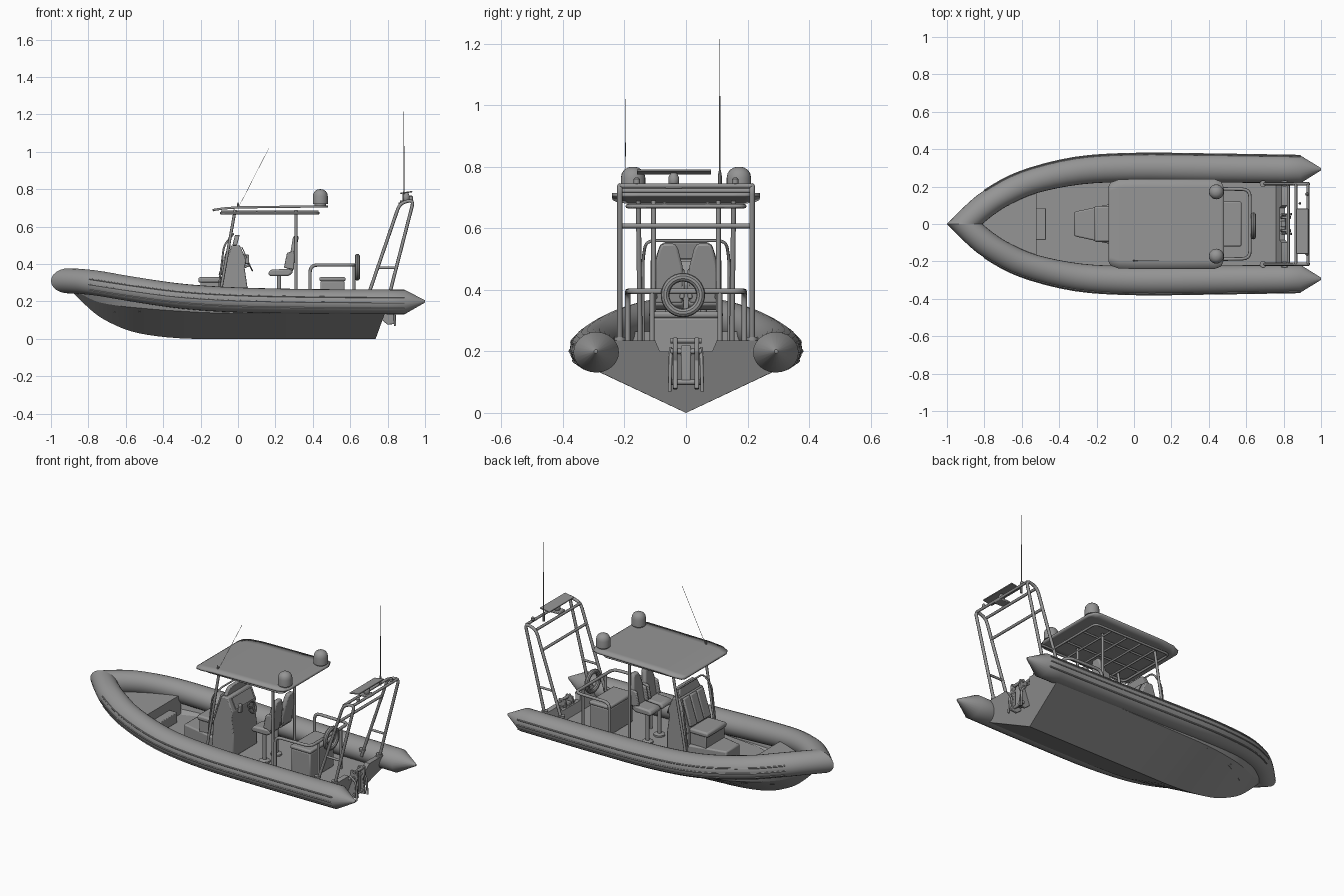
import bpy, bmesh
from math import sin, cos, pi, radians
from mathutils import Vector

if "Cube" in bpy.data.objects:
    bpy.data.objects.remove(bpy.data.objects["Cube"])

grey = bpy.data.materials.new("dark_grey")
grey.diffuse_color = (.3, .3, .3, 1)
grey.use_nodes = True
grey.node_tree.nodes["Principled BSDF"].inputs["Base Color"].default_value = grey.diffuse_color


def finish(ob, bevel=0, angle=35):
    ob.data.materials.clear()
    ob.data.materials.append(grey)
    bpy.ops.object.select_all(action='DESELECT')
    ob.select_set(True)
    bpy.context.view_layer.objects.active = ob
    bpy.ops.object.shade_smooth_by_angle(angle=radians(angle))
    if bevel:
        m = ob.modifiers.new("bevel", 'BEVEL')
        m.width, m.segments, m.limit_method = bevel, 2, 'ANGLE'
    return ob


def mesh(name, verts, faces, bevel=0, angle=35):
    me = bpy.data.meshes.new(name)
    me.from_pydata(verts, [], faces)
    bm = bmesh.new()
    bm.from_mesh(me)
    bmesh.ops.recalc_face_normals(bm, faces=bm.faces)
    bm.to_mesh(me)
    bm.free()
    ob = bpy.data.objects.new(name, me)
    bpy.context.collection.objects.link(ob)
    return finish(ob, bevel, angle)


def loft(name, rings, closed=True, cap=True, angle=35):
    n = len(rings[0])
    verts = [p for r in rings for p in r]
    faces = [(i*n+j, i*n+(j+1) % n, (i+1)*n+(j+1) % n, (i+1)*n+j)
             for i in range(len(rings)-1) for j in range(n if closed else n-1)]
    if cap and closed:
        faces += [tuple(range(n)), tuple(range(len(verts)-n, len(verts)))]
    return mesh(name, verts, faces, 0, angle)


def prism(name, pts, a, b, put, bevel=0):
    # outline extruded from a to b; put(u, v, w) places each point
    n = len(pts)
    verts = [put(u, v, w) for w in (a, b) for u, v in pts]
    faces = [tuple(range(n)), tuple(range(n, 2*n))]
    faces += [(i, (i+1) % n, n+(i+1) % n, n+i) for i in range(n)]
    return mesh(name, verts, faces, bevel)


def side(u, v, w): return (u, w, v)
def flat(u, v, w): return (u, v, w)


def box(name, x0, x1, y0, y1, z0, z1, bevel=0.004):
    return prism(name, [(x0, y0), (x1, y0), (x1, y1), (x0, y1)], z0, z1, flat, bevel)


def pipe(name, pts, r=0.008, fillet=0.03, sides=2):
    pts = [Vector(p) for p in pts]
    out = [pts[0]]
    for a, p, b in zip(pts, pts[1:], pts[2:]):
        if not fillet:
            out.append(p)
            continue
        q = p+(a-p).normalized()*min(fillet, (a-p).length*.45)
        s = p+(b-p).normalized()*min(fillet, (b-p).length*.45)
        out += [q*(1-t)**2+p*2*t*(1-t)+s*t*t for t in (0, .25, .5, .75, 1)]
    out.append(pts[-1])
    cu = bpy.data.curves.new(name, 'CURVE')
    cu.dimensions, cu.bevel_depth, cu.bevel_resolution, cu.use_fill_caps = '3D', r, sides, True
    sp = cu.splines.new('POLY')
    sp.points.add(len(out)-1)
    for p, v in zip(sp.points, out):
        p.co = (*v, 1)
    ob = bpy.data.objects.new(name, cu)
    bpy.context.collection.objects.link(ob)
    bpy.ops.object.select_all(action='DESELECT')
    ob.select_set(True)
    bpy.context.view_layer.objects.active = ob
    bpy.ops.object.convert(target='MESH')
    return finish(bpy.context.object, 0, 50)


def lathe(name, prof, loc, n=20):
    return loft(name, [[(loc[0]+r*cos(2*pi*i/n), loc[1]+r*sin(2*pi*i/n), loc[2]+z)
                        for i in range(n)] for r, z in prof])


def torus(name, loc, R, r, tilt):
    bpy.ops.mesh.primitive_torus_add(location=loc, major_radius=R, minor_radius=r, major_segments=32,
                                     minor_segments=10, rotation=(0, radians(tilt), 0))
    bpy.context.object.name = name
    return finish(bpy.context.object)


def spline(st, k=4):
    st = [Vector(s) for s in st]
    out = []
    for i in range(len(st)-1):
        a, b, c, d = st[max(i-1, 0)], st[i], st[i+1], st[min(i+2, len(st)-1)]
        for j in range(k):
            t = j/k
            out.append((b*2+(c-a)*t+(a*2-b*5+c*4-d)*t*t+(b*3-a-c*3+d)*t**3)*.5)
    return out+[st[-1]]


# Inflatable collar: outer xy, inner xy, centre z, half height
collar = spline([(-1, 0, -.81, 0, .31, .067), (-.9, .1, -.755, .045, .306, .067), (-.8, .18, -.67, .10, .295, .067),
                 (-.61, .28, -.52, .165, .266, .067), (-.32, .355, -.28, .212, .228, .067),
                 (0, .377, 0, .225, .208, .067), (.4, .374, .4, .222, .2, .066), (.89, .366, .89, .218, .197, .066)])
tip = Vector((1, .299, 1, .287, .2, .006))


def section(s, ang, k=1.0):
    c, h = (s[0]+s[2])/2, (s[0]-s[2])/2
    d, e = (s[1]+s[3])/2, (s[1]-s[3])/2
    return (c+h*k*cos(ang), d+e*k*cos(ang), s[4]+s[5]*k*sin(ang))


for sg, nm in ((1, "left"), (-1, "right")):
    m = lambda p: (p[0], p[1]*sg, p[2])
    loft("tube_"+nm, [[m(section(s, 2*pi*i/24)) for i in range(24)] for s in collar+[tip]])
    for k, a in enumerate((22, -4, -32)):
        pipe(f"rub_strake_{nm}_{k}", [m(section(s, radians(a), 1.0)) for s in collar[8:]], .004, 0, 1)

# V hull: x, keel z, chine y/z, sheer y/z
hull = spline([(-.9, .265, .015, .275, .03, .31), (-.77, .14, .09, .205, .135, .29), (-.66, .075, .155, .18, .19, .275),
               (-.53, .03, .21, .165, .235, .255), (-.31, .003, .262, .148, .28, .228),
               (0, 0, .285, .136, .3, .21), (.735, 0, .29, .137, .297, .2)])
rings = []
for s in hull:
    k = .36 if s is hull[-1] else 0
    half = [(s[4], s[5]), (s[2], s[3])]
    rings.append([(s[0]+k*z, y, z) for y, z in half+[(0, s[1])]+[(-y, z) for y, z in half[::-1]]])
loft("hull", rings, closed=False, angle=20)
half = [(.29, .137), (.297, .2), (.235, .235), (.1, .235), (.085, .2)]
prism("transom", [(0, 0)]+half+[(-y, z) for y, z in half[::-1]], -.03, .001,
      lambda y, z, w: (.735+.36*z+w, y, z))


def symmetric(pts): return pts+[(x, -y) for x, y in pts[::-1]]


# Decks and bow step
FL = .147
prism("deck", symmetric([(-.72, .03), (-.66, .1), (-.53, .175), (-.31, .25), (0, .28), (.77, .285)]), FL-.006, FL, flat)
prism("bow_deck", symmetric([(-.84, .02), (-.77, .1), (-.66, .17), (-.52, .215)]), .253, .265, flat)
box("bow_bulkhead", -.53, -.52, -.19, .19, FL, .264, 0)
box("bow_step", -.525, -.47, -.085, .085, FL, .21)

# Console with forward seat
prism("console_step", symmetric([(-.32, .065), (-.09, .115)]), FL, .235, flat, .008)
box("forward_seat_base", -.2, -.09, -.09, .09, .23, .305)
box("forward_seat_cushion", -.212, -.085, -.095, .095, .3, .33, .01)
prism("console", [(-.1, FL), (-.09, .33), (-.035, .5), (.01, .5), (.045, .42), (.035, .38), (.05, .28), (.05, FL)],
      -.115, .115, side, .006)
prism("windscreen", [(-.1, .5), (-.085, .545), (-.07, .555), (.07, .555), (.085, .545), (.1, .5)], 0, .025,
      lambda y, z, w: (-.03+(z-.5)*.25+w, y, z), .004)
for i in (-1, 0, 1):
    prism(f"backrest_pad_{i+1}", [(-.105, .34), (-.053, .5), (-.038, .5), (-.085, .34)],
          i*.066-.031, i*.066+.031, side, .006)
prism("instrument_panel", [(.018, .49), (.046, .43), (.05, .433), (.022, .493)], -.09, .09, side)
torus("steering_wheel", (.062, .05, .395), .033, .004, 65)
pipe("steering_column", [(.035, .05, .385), (.062, .05, .395)], .007)
for a in (0, 120, 240):
    u = Vector((cos(radians(65))*cos(radians(a)), sin(radians(a)), -sin(radians(65))*cos(radians(a))))*.033
    pipe("wheel_spoke", [(.062, .05, .395), Vector((.062, .05, .395))+u], .003)
box("throttle", .03, .06, -.06, -.04, .4, .45)
pipe("console_rail", [(-.105, -.14, FL), (-.1, -.14, .3), (-.075, -.14, .5), (-.025, -.13, .56),
                      (-.025, .13, .56), (-.075, .14, .5), (-.1, .14, .3), (-.105, .14, FL)], .005)

# Helm seats on pedestals
for y, nm in ((-.057, "right"), (.057, "left")):
    lathe("seat_pedestal_"+nm, [(.032, 0), (.032, .01), (.011, .016), (.011, .19), (.03, .2)], (.22, y, FL))
    prism("seat_pan_"+nm, [(.16, .35), (.17, .335), (.27, .335), (.295, .355), (.28, .375), (.175, .37)],
          y-.05, y+.05, side, .01)
    back = [(.046, .355), (.05, .44), (.045, .48), (.032, .53), (.022, .55)]
    prism("seat_back_"+nm, back+[(-a, z) for a, z in back[::-1]], 0, .03,
          lambda a, z, w: (.262+(z-.355)*.17+w, y+a, z), .008)
    for sg in (-1, 1):
        yy = y+sg*.044
        prism("seat_bolster_"+nm, [(.245, .38), (.262, .46), (.3, .47), (.3, .37)], yy-.008, yy+.008, side, .005)

# Canopy roof on a pipe frame
roof = loft("canopy_roof", [[(x, y*w, z) for y in (-1, -.8, 0, .8, 1)] for x, w, z in
            [(-.135, .2, .687), (-.125, .222, .69), (-.08, .238, .697), (0, .24, .703), (.43, .24, .708),
             (.465, .228, .708), (.482, .19, .708)]], closed=False)
so = roof.modifiers.new("thickness", 'SOLIDIFY')
so.thickness, so.offset = .012, 0
pipe("canopy_frame", [(.15, .19, .672), (-.09, .19, .672), (-.09, -.19, .672), (.43, -.19, .672),
                      (.43, .19, .672), (.15, .19, .672)], .007)
for x in (0, .1, .2, .31):
    pipe("canopy_crossbar", [(x, -.19, .675), (x, .19, .675)], .006)
for y in (-.07, .07):
    pipe("canopy_stringer", [(-.09, y, .68), (.43, y, .68)], .006)
for sg in (-1, 1):
    pipe("canopy_front_post", [(-.11, sg*.15, FL), (-.085, sg*.15, .3), (-.015, sg*.155, .69)], .008)
    pipe("canopy_rear_post", [(.31, sg*.105, FL), (.31, sg*.105, .69)], .008)
    lathe("dome_antenna", [(.03, 0), (.03, .012), (.04, .014), (.04, .055), (.037, .07), (.029, .082),
                           (.016, .09), (.002, .092)], (.44, sg*.172, .708))
pipe("whip_antenna_front", [(0, -.196, .7), (.04, -.196, .775), (.165, -.198, 1.02)], .001, 0, 1)
lathe("whip_mount", [(.005, 0), (.005, .02), (.002, .03)], (0, -.196, .7), 10)

# Aft locker, rail and life ring
box("aft_locker", .44, .57, -.115, .115, FL, .31, .008)
box("aft_locker_cushion", .435, .575, -.12, .12, .308, .33, .008)
pipe("aft_rail", [(.385, -.19, FL), (.385, -.19, .395), (.62, -.185, .395), (.62, .185, .395),
                  (.385, .19, .395), (.385, .19, FL)], .009, .04)
for y in (-.11, .11):
    pipe("aft_rail_leg", [(.62, y, FL), (.62, y, .395)], .008)
torus("life_ring", (.638, -.01, .383), .058, .014, 90)

# Stern arch
for sg in (-1, 1):
    y = sg*.215
    pipe("arch_side", [(.685, y, .2), (.865, y, .725), (.94, y, .745), (.8, y, .2)], .009, .035)
    pipe("arch_tie", [(.745, y, .38), (.848, y, .38)], .007)
    for x in (.69, .805):
        lathe("arch_foot", [(.018, 0), (.018, .012)], (x, y, .235), 12)
    lathe("nav_light", [(.005, 0), (.01, .006), (.01, .02), (.004, .026)], (.925, sg*.16, .74), 12)
for x, z in ((.865, .722), (.93, .738), (.825, .608)):
    pipe("arch_crossbar", [(x, -.215, z), (x, .215, z)], .008)
box("radar_mount", .865, .935, -.07, -.01, .728, .74)
lathe("radar_pedestal", [(.012, 0), (.018, .012), (.018, .03), (.01, .045)], (.9, -.04, .735), 14)
prism("radar_array", [(.868, .774), (.932, .784), (.931, .791), (.867, .781)], -.16, .082, side, .002)
lathe("antenna_base", [(.007, 0), (.007, .04), (.003, .06)], (.887, .11, .73), 10)
pipe("whip_antenna_aft", [(.887, .11, .78), (.887, .11, 1.03)], .0025, 0, 1)
pipe("whip_antenna_aft_tip", [(.887, .11, 1.03), (.887, .11, 1.215)], .0013, 0, 1)

# Engine bracket on the transom
for sg in (-1, 1):
    y = sg*.035
    prism("bracket_plate", [(.77, .1), (.79, .24), (.835, .245), (.84, .2), (.825, .17), (.84, .08), (.8, .075)],
          y-.007, y+.007, side, .003)
    pipe("bracket_arm", [(.79, sg*.05, .21), (.835, sg*.05, .18), (.84, sg*.053, .07)], .006)
for x, z in ((.82, .235), (.815, .2), (.82, .1)):
    pipe("bracket_bar", [(x, -.05, z), (x, .05, z)], .009)
box("bracket_ram", .785, .825, -.016, .016, .1, .22)
